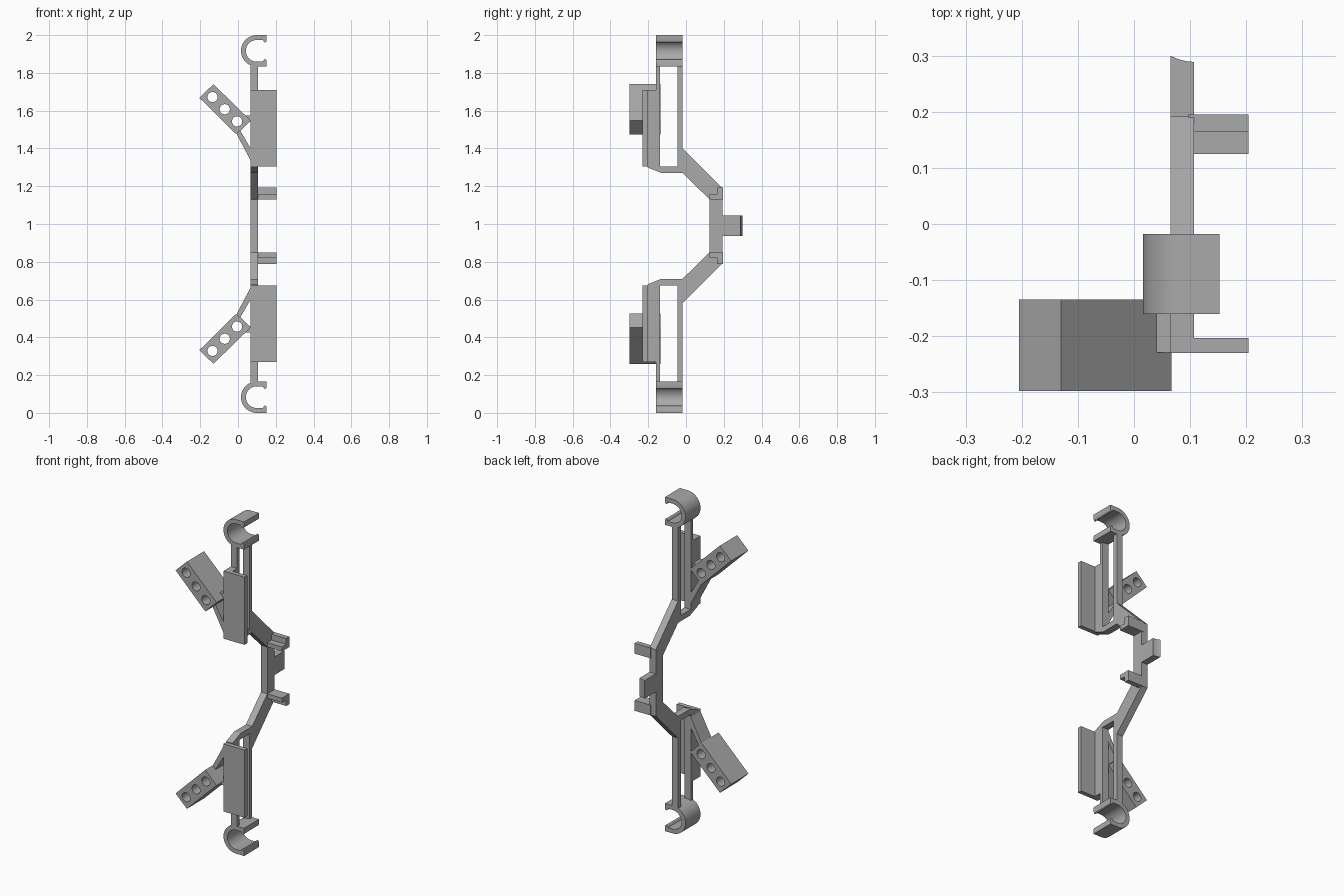
import bpy, bmesh
from math import sin, cos, pi

if "Cube" in bpy.data.objects:
    bpy.data.objects.remove(bpy.data.objects["Cube"])

grey = bpy.data.materials.new("plain grey")
grey.use_nodes = True
GREY = (0.4, 0.4, 0.4, 1)
grey.diffuse_color = GREY
grey.node_tree.nodes["Principled BSDF"].inputs["Base Color"].default_value = GREY


def prism(name, outlines, axis, low, high):
    """Extrude closed outlines along an axis; points keep the x, y, z order."""
    bm = bmesh.new()
    for outline in outlines:
        rings = []
        for depth in (low, high):
            ring = []
            for point in outline:
                co = list(point)
                co.insert("xyz".index(axis), depth)
                ring.append(bm.verts.new(co))
            bm.faces.new(ring)
            rings.append(ring)
        count = len(outline)
        for i in range(count):
            j = (i + 1) % count
            bm.faces.new((rings[0][i], rings[0][j], rings[1][j], rings[1][i]))
    bmesh.ops.recalc_face_normals(bm, faces=bm.faces)
    mesh = bpy.data.meshes.new(name)
    bm.to_mesh(mesh)
    bm.free()
    mesh.materials.append(grey)
    obj = bpy.data.objects.new(name, mesh)
    bpy.context.collection.objects.link(obj)
    return obj


def rect(a0, a1, b0, b1):
    return [(a0, b0), (a1, b0), (a1, b1), (a0, b1)]


def circle(cx, cz, r, sides=24):
    return [(cx + r * cos(2 * pi * i / sides), cz + r * sin(2 * pi * i / sides))
            for i in range(sides)]


def flip(points, middle, lower):
    """Reflect outline points to the lower half about a height."""
    return [(a, 2 * middle - b) for a, b in points] if lower else points


X0, X1, X2 = 0.065, 0.107, 0.204     # spine sides and outer edge of the flanges
MID = 0.99

# Spine: bent bar ending in a two-rail fork at each end
half = [(0.192, 1.19), (-0.018, 1.40), (-0.018, 1.85), (-0.046, 1.85),
        (-0.046, 1.305), (-0.138, 1.305), (-0.138, 1.85), (-0.16, 1.85),
        (-0.16, 1.71), (-0.205, 1.71), (-0.205, 1.30), (-0.13, 1.27),
        (-0.018, 1.27), (0.125, 1.13)]
other = [(y, max(z, 0.15)) for y, z in reversed(flip(half, MID, True))]
prism("spine", [half + other], "x", X0, X1)

# Rear tab with a hollowed end
curve = [(X0 + (X1 - X0) * t / 6, 0.289 + 0.011 * (1 - t / 6) ** 2) for t in range(7)]
prism("rear_tab", [[(X1, 0.18), (X0, 0.18)] + curve], "z", 0.937, 1.045)

# Open clip rings: straight jaws with small inward lips
CX, R, r = 0.099, 0.083, 0.057
arc = [pi / 2 + pi * i / 32 for i in range(33)]
for label, cz in (("upper", 1.917), ("lower", 0.083)):
    lip = [(0.132, r), (0.137, 0.047), (0.144, 0.043), (0.149, 0.047), (0.152, r)]
    outline = [(0.152, cz + R)] + [(CX + R * cos(a), cz + R * sin(a)) for a in arc]
    outline += [(0.152, cz - R)] + [(x, cz - h) for x, h in reversed(lip)]
    outline += [(CX + r * cos(a), cz + r * sin(a)) for a in reversed(arc)]
    outline += [(x, cz + h) for x, h in lip]
    clip = prism(label + "_clip_ring", [outline], "y", -0.16, -0.018)
    bpy.ops.object.select_all(action="DESELECT")
    clip.select_set(True)
    bpy.context.view_layer.objects.active = clip
    bpy.ops.object.shade_smooth_by_angle()

for label, low in (("upper", False), ("lower", True)):
    # Front flange plate
    prism(label + "_front_plate", [flip(rect(X0, X2, 1.305, 1.71), MID, low)],
          "y", -0.23, -0.203)

    # Rear stepped bracket
    step = [(0.125, 1.13), (0.195, 1.13), (0.195, 1.192), (0.165, 1.192),
            (0.165, 1.157), (0.125, 1.157)]
    prism(label + "_stepped_bracket", [flip(step, MID, low)], "x", X1 - 0.01, X2)

    # Slanted arm with three through holes
    bar = [(-0.13, 1.74), (-0.205, 1.668), (-0.008, 1.474), (0.067, 1.548)]
    arm = prism(label + "_slanted_arm", [flip(bar, 1.0, low)], "y", -0.298, -0.135)
    holes = [flip(circle(-0.135 + 0.065 * i, 1.672 - 0.0645 * i, 0.027), 1.0, low)
             for i in range(3)]
    cutter = prism(label + "_hole_cutter", holes, "y", -0.4, 0)
    cutter.hide_render = True
    cutter.hide_viewport = True
    cut = arm.modifiers.new("holes", "BOOLEAN")
    cut.operation = "DIFFERENCE"
    cut.solver = "EXACT"
    cut.object = cutter

    # Thin brace and small ledge joining the arm to the spine
    brace = [(-0.007, 1.476), (0.012, 1.494), (0.07, 1.395), (0.07, 1.33)]
    prism(label + "_brace", [flip(brace, 1.0, low)], "y", -0.23, -0.137)
    ledge = [(0.04, 1.574), (0.07, 1.574), (0.07, 1.545), (0.06, 1.54)]
    prism(label + "_ledge", [flip(ledge, 1.0, low)], "y", -0.229, -0.16)
